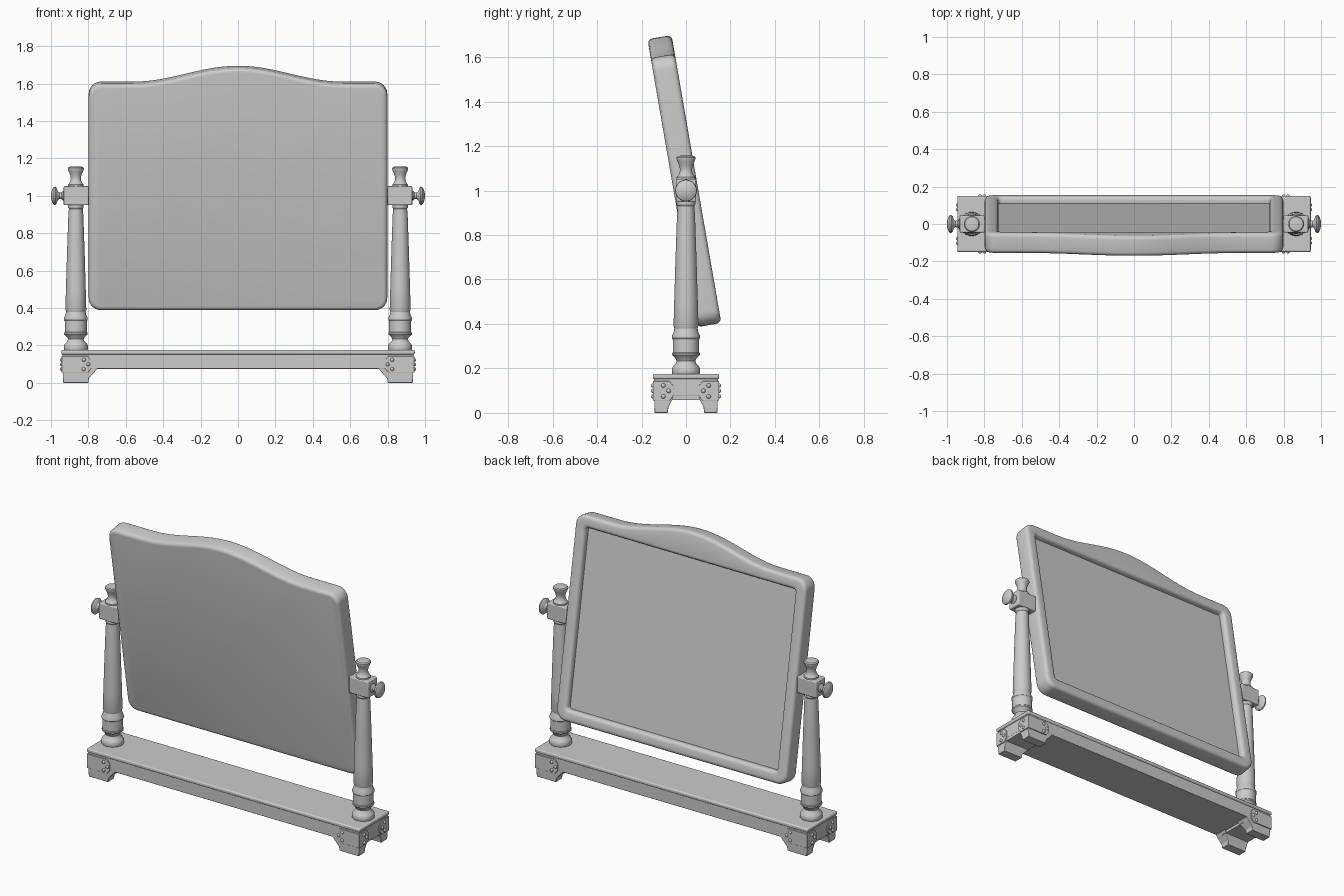
import bpy, bmesh, math
from mathutils import Matrix, Vector

if "Cube" in bpy.data.objects:
    bpy.data.objects.remove(bpy.data.objects["Cube"])


def finish(bm, name, mirror="", bevel=0.0, angle=35):
    bmesh.ops.recalc_face_normals(bm, faces=bm.faces)
    me = bpy.data.meshes.new(name)
    bm.to_mesh(me)
    bm.free()
    ob = bpy.data.objects.new(name, me)
    bpy.context.collection.objects.link(ob)
    bpy.ops.object.select_all(action='DESELECT')
    bpy.context.view_layer.objects.active = ob
    ob.select_set(True)
    bpy.ops.object.shade_smooth_by_angle(angle=math.radians(angle))
    if bevel:
        b = ob.modifiers.new("Bevel", 'BEVEL')
        b.width, b.segments = bevel, 3
        b.limit_method = 'ANGLE'
    if mirror:
        m = ob.modifiers.new("Mirror", 'MIRROR')
        m.use_axis = ("x" in mirror, "y" in mirror, False)
    return ob


def skin(bm, loops):
    """Closed skin through matching loops, capped at both ends."""
    rings = [[bm.verts.new(p) for p in lp] for lp in loops]
    n = len(rings[0])
    for a, b in zip(rings, rings[1:]):
        for i in range(n):
            j = (i + 1) % n
            bm.faces.new((a[i], a[j], b[j], b[i]))
    bm.faces.new(rings[0])
    bm.faces.new(rings[-1])


def rect(x0, x1, y0, y1, z):
    return [(x0, y0, z), (x1, y0, z), (x1, y1, z), (x0, y1, z)]


def box(name, x0, x1, y0, y1, z0, z1, **kw):
    bm = bmesh.new()
    skin(bm, [rect(x0, x1, y0, y1, z0), rect(x0, x1, y0, y1, z1)])
    return finish(bm, name, **kw)


def lathe(name, profile, matrix, mirror="x", segs=32):
    bm = bmesh.new()
    ang = [2 * math.pi * i / segs for i in range(segs)]
    skin(bm, [[matrix @ Vector((r * math.cos(a), r * math.sin(a), h)) for a in ang]
              for r, h in profile])
    return finish(bm, name, mirror=mirror, angle=30)


# Base: rail, moulded top, end rails and splayed feet
box("base_rail", -0.937, 0.937, -0.143, 0.143, 0.075, 0.155, bevel=0.004)
box("base_top", -0.945, 0.945, -0.149, 0.149, 0.152, 0.176, bevel=0.008)
box("end_rail", 0.765, 0.936, -0.1, 0.1, 0.058, 0.09, mirror="x")
bm = bmesh.new()
skin(bm, [rect(0.80, 0.934, 0.082, 0.141, 0.0),
          rect(0.797, 0.936, 0.079, 0.142, 0.025),
          rect(0.765, 0.937, 0.062, 0.143, 0.06),
          rect(0.75, 0.937, 0.055, 0.143, 0.08)])
finish(bm, "foot", mirror="xy", bevel=0.003)

# Riveted corner plates on the front/back and end faces
RIVETS = [(0.0, 0.123), (0.0, 0.074), (-0.024, 0.099)]


def plate(name, corner, tip, rivet_u, depth, to_world):
    shape = [(corner, 0.055), (tip + 0.018, 0.055), (tip, 0.078), (tip, 0.12),
             (tip + 0.018, 0.143), (corner, 0.143)]
    bm = bmesh.new()
    skin(bm, [[to_world(u, depth - 0.01, z) for u, z in shape],
              [to_world(u, depth + 0.006, z) for u, z in shape]])
    finish(bm, name, mirror="xy", bevel=0.002)
    bm = bmesh.new()
    for du, z in RIVETS:
        bmesh.ops.create_uvsphere(bm, u_segments=14, v_segments=8, radius=0.01,
                                  matrix=Matrix.Translation(to_world(rivet_u + du, depth + 0.005, z)))
    finish(bm, name + "_rivets", mirror="xy", angle=60)


plate("long_side_plate", 0.943, 0.785, 0.824, 0.143, lambda u, d, z: Vector((u, d, z)))
plate("end_plate", 0.149, 0.056, 0.102, 0.937, lambda u, d, z: Vector((d, u, z)))

# Turned posts with square pivot blocks, finials and knobs
PX = 0.867
lathe("post", [(0.060, 0.17), (0.064, 0.178), (0.064, 0.198), (0.058, 0.210),
               (0.046, 0.222), (0.042, 0.234), (0.047, 0.245), (0.062, 0.260),
               (0.062, 0.268), (0.059, 0.272), (0.059, 0.330), (0.063, 0.336),
               (0.063, 0.348), (0.056, 0.362), (0.052, 0.380), (0.056, 0.392),
               (0.053, 0.50), (0.047, 0.70), (0.040, 0.90), (0.037, 0.93),
               (0.042, 0.938), (0.042, 0.952)], Matrix.Translation((PX, 0, 0)))
box("pivot_block", 0.798, 0.932, -0.045, 0.045, 0.95, 1.052, mirror="x", bevel=0.006)
lathe("finial", [(0.042, 1.045), (0.042, 1.060), (0.036, 1.066), (0.029, 1.080),
                 (0.027, 1.095), (0.030, 1.112), (0.038, 1.130), (0.043, 1.142),
                 (0.043, 1.149), (0.037, 1.155), (0.015, 1.158)],
      Matrix.Translation((PX, 0, 0)))
lathe("knob", [(0.026, 0.925), (0.026, 0.936), (0.018, 0.944), (0.017, 0.955),
               (0.024, 0.964), (0.042, 0.970), (0.049, 0.977), (0.047, 0.985),
               (0.035, 0.993), (0.018, 0.998), (0.004, 1.0)],
      Matrix.Translation((0, 0, 1)) @ Matrix.Rotation(math.pi / 2, 4, 'Y'))


# Tilting mirror frame: rounded outline with an arched crest, recessed at the back
def outline(y, hw, hz, r, crest):
    pts = []
    for cx, cz, start in ((1, -1, -90), (1, 1, 0), (-1, 1, 90), (-1, -1, 180)):
        for k in range(9):
            a = math.radians(start + k * 90 / 8)
            pts.append((cx * (hw - r) + r * math.cos(a), y, cz * (hz - r) + r * math.sin(a)))
        if (cx, cz) == (1, 1):
            for k in range(41):
                x = (1 - k / 20) * (hw - r) * 0.96
                h = crest * (0.5 + 0.5 * math.cos(math.pi * min(1, abs(x) / 0.56)))
                pts.append((x, y, hz + h))
    return pts


def inset(y, d):
    return outline(y, 0.798 - d, 0.614 - d, 0.065 - d, 0.086)


def opening(y, d):
    return outline(y, 0.725 + d, 0.541 + d, 0.018 + d, 0)


T, R = 0.055, 0.022
arc = [(R * (1 - math.sin(a)), R * (1 - math.cos(a)))
       for a in (math.radians(v) for v in (0, 22.5, 45, 67.5, 90))]
loops = [inset(-T + dy, d) for d, dy in arc]
loops += [inset(T - dy, d) for d, dy in reversed(arc)]
loops += [opening(T - dy, d) for d, dy in arc]
loops += [opening(0.018, 0.0)]
bm = bmesh.new()
skin(bm, loops)
frame = finish(bm, "mirror_frame", angle=40)
frame.location = (0, 0, 1.0)
frame.rotation_euler = (math.radians(9.8), 0, 0)
